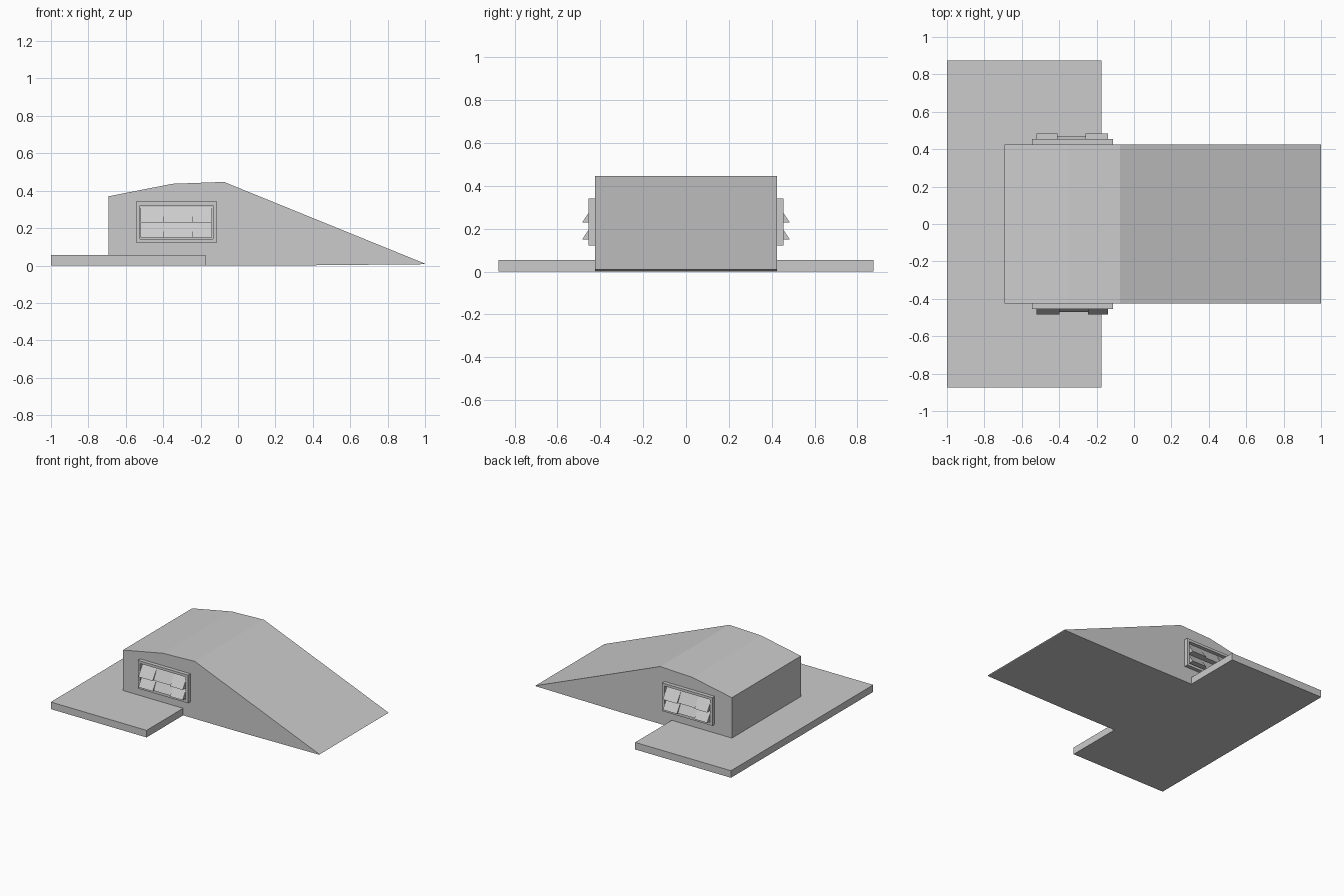
import bpy

if "Cube" in bpy.data.objects:
    bpy.data.objects.remove(bpy.data.objects["Cube"])


def prism(name, profile, start, end, axis="y"):
    """Extrude a closed profile: (x, z) along y, or (y, z) along x."""
    n = len(profile)
    verts = []
    for s in (start, end):
        for a, z in profile:
            verts.append((a, s, z) if axis == "y" else (s, a, z))
    faces = [tuple(range(n)), tuple(range(2 * n - 1, n - 1, -1))]
    faces += [(i, i + n, (i + 1) % n + n, (i + 1) % n) for i in range(n)]
    mesh = bpy.data.meshes.new(name)
    mesh.from_pydata(verts, [], faces)
    obj = bpy.data.objects.new(name, mesh)
    bpy.context.collection.objects.link(obj)
    # consistent outward normals
    import bmesh
    bm = bmesh.new()
    bm.from_mesh(mesh)
    bmesh.ops.recalc_face_normals(bm, faces=bm.faces)
    bm.to_mesh(mesh)
    bm.free()
    return obj


def box(name, x0, x1, y0, y1, z0, z1):
    return prism(name, [(x0, z0), (x1, z0), (x1, z1), (x0, z1)], y0, y1)


# Ground slab
box("base_slab", -1.0, -0.175, -0.875, 0.875, 0.0, 0.055)

# Bunker body with sloped back
prism("bunker_body", [(-0.693, 0.0), (0.27, 0.0), (0.995, 0.007), (1.0, 0.01),
                      (-0.075, 0.447), (-0.35, 0.437), (-0.693, 0.37)],
      -0.425, 0.425)

# Louvred windows on both sides
X0, X1, Z0, Z1 = -0.545, -0.113, 0.122, 0.341
IX0, IX1, IZ0, IZ1 = -0.525, -0.133, 0.142, 0.321
for side, label in ((-1, "front"), (1, "back")):
    inner, outer = side * 0.42, side * 0.454
    # frame bars
    box(f"{label}_frame_left", X0, IX0, inner, outer, Z0, Z1)
    box(f"{label}_frame_right", IX1, X1, inner, outer, Z0, Z1)
    box(f"{label}_frame_bottom", IX0, IX1, inner, outer, Z0, IZ0)
    box(f"{label}_frame_top", IX0, IX1, inner, outer, IZ1, Z1)
    # wedge shutters, middle column less open
    cuts = (-0.52, -0.397, -0.247, -0.139) if side < 0 else (-0.52, -0.41, -0.26, -0.139)
    for row, low in enumerate((0.15, 0.23)):
        for col, reach in enumerate((0.484, 0.471, 0.484)):
            prism(f"{label}_shutter_{row}_{col}",
                  [(side * 0.424, low), (side * reach, low),
                   (side * 0.43, low + 0.082), (side * 0.424, low + 0.082)],
                  cuts[col], cuts[col + 1], "x")
